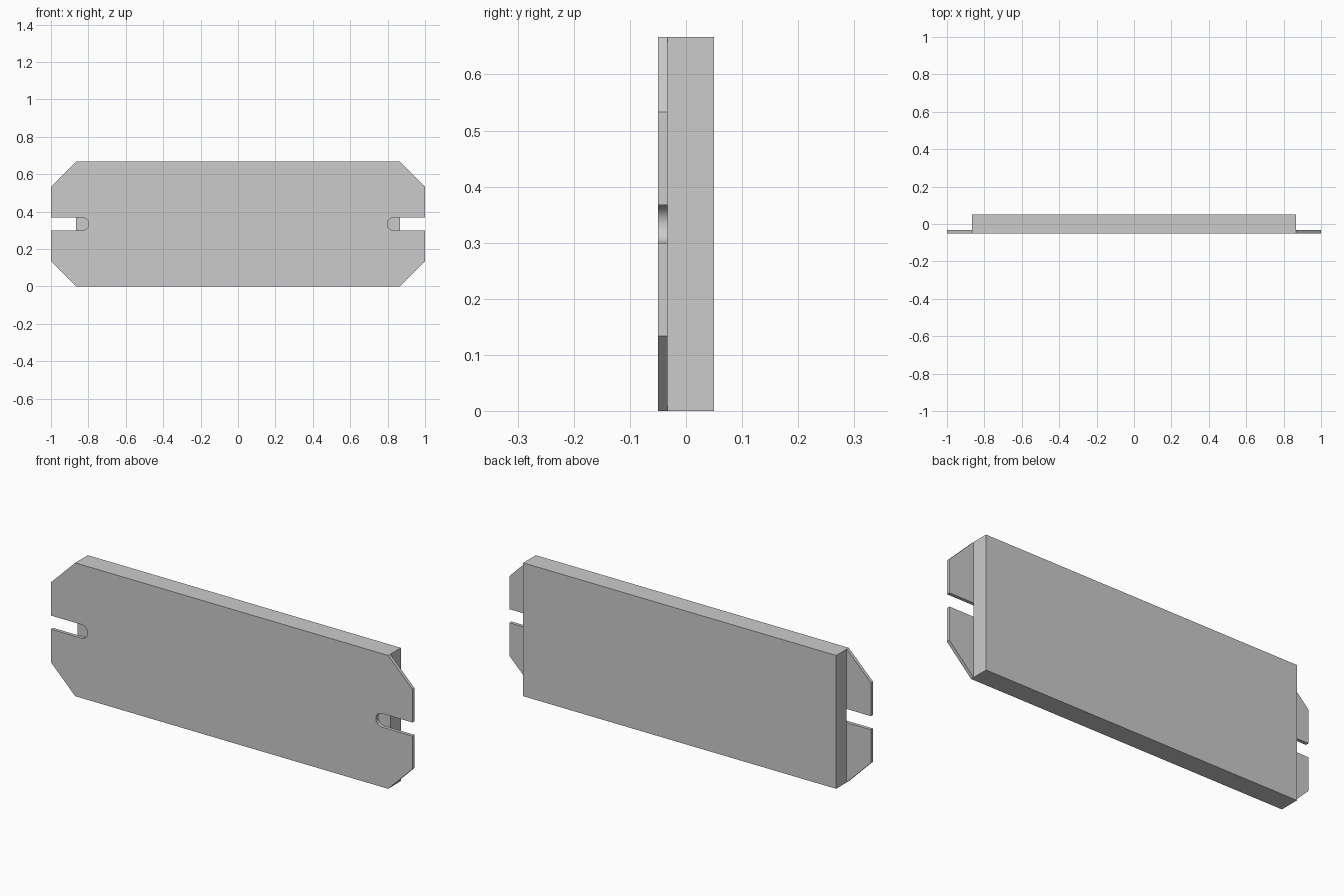
import bpy
import bmesh
from math import sin, cos, pi, radians

cube = bpy.data.objects.get("Cube")
if cube:
    bpy.data.objects.remove(cube, do_unlink=True)

HEIGHT = 0.667
MID = HEIGHT / 2
BODY_X = 0.866          # half width of the thick body
EAR_Z = 0.2             # half height of the ear ends
SLOT_R = 0.034
FRONT, STEP, BACK = -0.05, -0.0333, 0.05
ARC_STEPS = 20

grey = bpy.data.materials.new("plain_grey")
grey.use_nodes = True
colour = (0.6, 0.6, 0.6, 1)
grey.diffuse_color = colour
grey.node_tree.nodes["Principled BSDF"].inputs["Base Color"].default_value = colour


def extrude_outline(name, outline, y0, y1):
    """Extrude an x/z outline from y0 to y1."""
    bm = bmesh.new()
    face = bm.faces.new([bm.verts.new((x, y0, z)) for x, z in outline])
    result = bmesh.ops.extrude_face_region(bm, geom=[face])
    moved = [v for v in result["geom"] if isinstance(v, bmesh.types.BMVert)]
    bmesh.ops.translate(bm, verts=moved, vec=(0, y1 - y0, 0))
    bmesh.ops.recalc_face_normals(bm, faces=bm.faces)
    mesh = bpy.data.meshes.new(name)
    bm.to_mesh(mesh)
    bm.free()
    mesh.materials.append(grey)
    obj = bpy.data.objects.new(name, mesh)
    bpy.context.collection.objects.link(obj)
    bpy.ops.object.select_all(action="DESELECT")
    obj.select_set(True)
    bpy.context.view_layer.objects.active = obj
    bpy.ops.object.shade_smooth_by_angle(angle=radians(30))
    return obj


# Right half of the plate outline, bottom to top, with its rounded open slot
centre_x = BODY_X - SLOT_R
half = [(BODY_X, 0), (1, MID - EAR_Z), (1, MID - SLOT_R)]
for i in range(ARC_STEPS + 1):
    a = -pi / 2 - pi * i / ARC_STEPS
    half.append((centre_x + SLOT_R * cos(a), MID + SLOT_R * sin(a)))
half += [(1, MID + SLOT_R), (1, MID + EAR_Z), (BODY_X, HEIGHT)]

# Front mounting plate with chamfered, slotted ears
mirrored = [(-x, z) for x, z in reversed(half)]
extrude_outline("mounting_plate", half + mirrored, FRONT, STEP)

# Thick rectangular body behind the plate
rectangle = [(-BODY_X, 0), (BODY_X, 0), (BODY_X, HEIGHT), (-BODY_X, HEIGHT)]
extrude_outline("main_body", rectangle, STEP, BACK)
